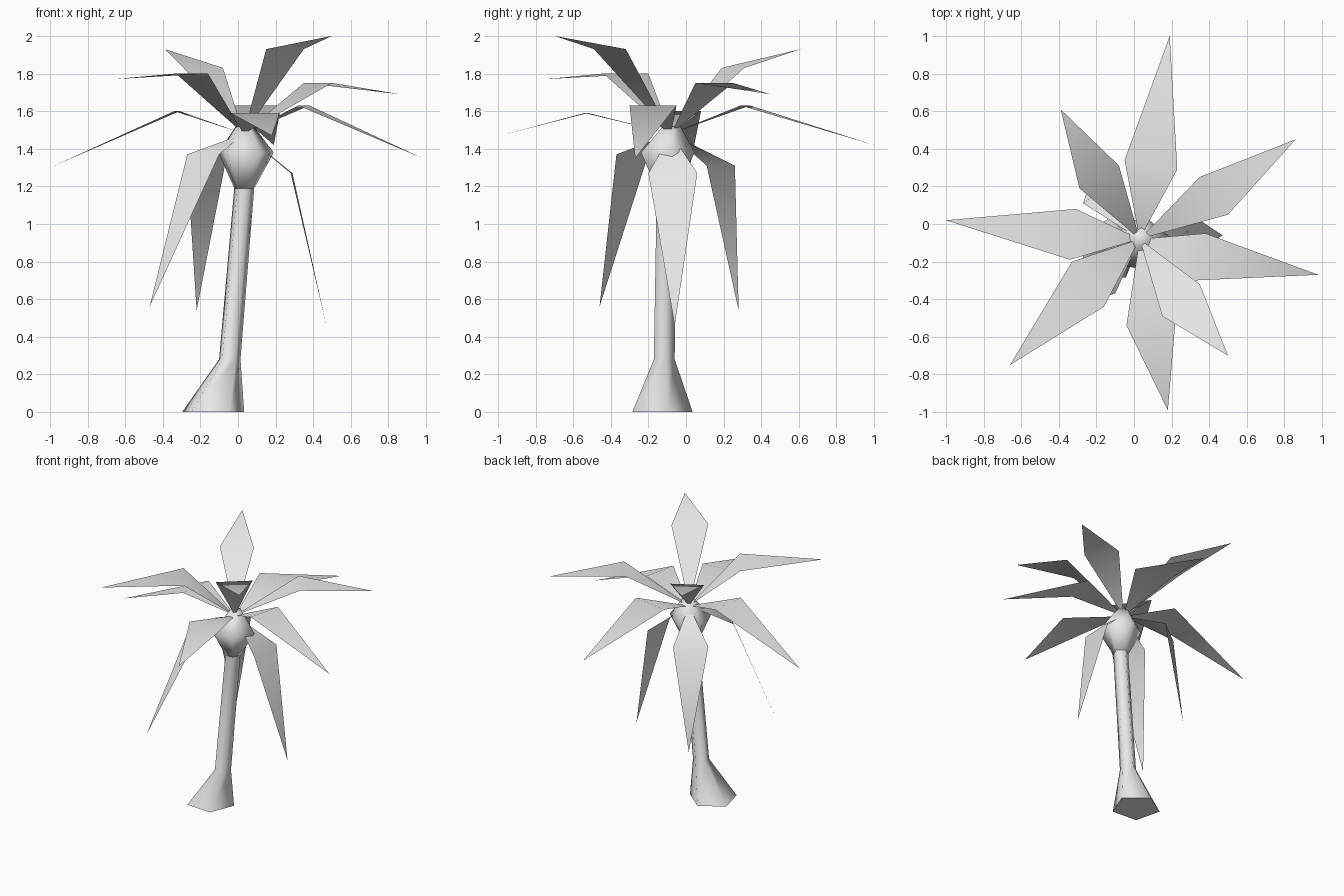
import bpy
import bmesh
from math import cos, sin, radians
from mathutils import Vector

cube = bpy.data.objects.get("Cube")
if cube:
    bpy.data.objects.remove(cube, do_unlink=True)

# One plain grey for the whole tree
grey = bpy.data.materials.new("plain_grey")
grey.use_nodes = True
colour = (0.8, 0.8, 0.8, 1)
grey.diffuse_color = colour
grey.node_tree.nodes["Principled BSDF"].inputs["Base Color"].default_value = colour


def finish(name, bm, angle):
    mesh = bpy.data.meshes.new(name)
    bm.to_mesh(mesh)
    bm.free()
    mesh.materials.append(grey)
    obj = bpy.data.objects.new(name, mesh)
    bpy.context.collection.objects.link(obj)
    bpy.ops.object.select_all(action="DESELECT")
    obj.select_set(True)
    bpy.context.view_layer.objects.active = obj
    bpy.ops.object.shade_smooth_by_angle(angle=radians(angle))
    return obj


def loft(name, rings, sides=5, turn=14):
    """Skin stacked polygon rings given as (x, y, z, radius)."""
    bm = bmesh.new()
    loops = []
    for x, y, z, r in rings:
        angles = [radians(turn + 360 * i / sides) for i in range(sides)]
        loops.append([bm.verts.new((x + r * cos(a), y + r * sin(a), z)) for a in angles])
    for low, high in zip(loops, loops[1:]):
        for i in range(sides):
            j = (i + 1) % sides
            bm.faces.new((low[i], low[j], high[j], high[i]))
    bm.faces.new(loops[0][::-1])
    bm.faces.new(loops[-1])
    return finish(name, bm, 80)


# Flared, leaning trunk and the bulb at its crown
loft("trunk", [(-0.136, -0.138, 0, 0.174), (-0.045, -0.12, 0.28, 0.06),
               (0.032, -0.108, 1.19, 0.056)])
loft("crown_bulb", [(0.032, -0.108, 1.19, 0.056), (0.04, -0.108, 1.38, 0.155),
                    (0.035, -0.08, 1.52, 0.05)])

# Fronds: two corners (x, y) at the fold, fold height, then the tip
fronds = [
    ((0.35, -0.32), (0.15, -0.49), 1.93, (0.50, -0.70, 2.00)),
    ((-0.29, 0.19), (-0.08, 0.31), 1.83, (-0.39, 0.61, 1.93)),
    ((0.35, 0.25), (0.50, 0.05), 1.75, (0.86, 0.45, 1.69)),
    ((-0.33, -0.20), (-0.16, -0.44), 1.80, (-0.66, -0.75, 1.77)),
    ((0.38, -0.05), (0.32, -0.30), 1.63, (0.98, -0.27, 1.35)),
    ((-0.31, 0.08), (-0.34, -0.19), 1.60, (-1.00, 0.02, 1.30)),
    ((-0.04, -0.54), (0.22, -0.52), 1.59, (0.18, -0.99, 1.47)),
    ((-0.05, 0.34), (0.23, 0.29), 1.63, (0.19, 1.00, 1.42)),
    ((0.28, -0.20), (0.29, 0.06), 1.27, (0.47, -0.06, 0.46)),
    ((-0.27, 0.11), (-0.07, 0.26), 1.31, (-0.22, 0.28, 0.54)),
    ((-0.27, -0.20), (-0.10, -0.37), 1.37, (-0.47, -0.46, 0.56)),
]
root = Vector((0.03, -0.08, 1.48))
for n, (a, b, fold, tip) in enumerate(fronds, 1):
    bm = bmesh.new()
    base, left, right, end = [bm.verts.new(p) for p in (root, (*a, fold), (*b, fold), tip)]
    for tri in ((base, left, right), (end, right, left)):
        face = bm.faces.new(tri)
        face.normal_update()
    # Upper side faces the sky
    if sum(f.normal.z for f in bm.faces) < 0:
        bmesh.ops.reverse_faces(bm, faces=bm.faces[:])
    finish(f"frond_{n}", bm, 80)
